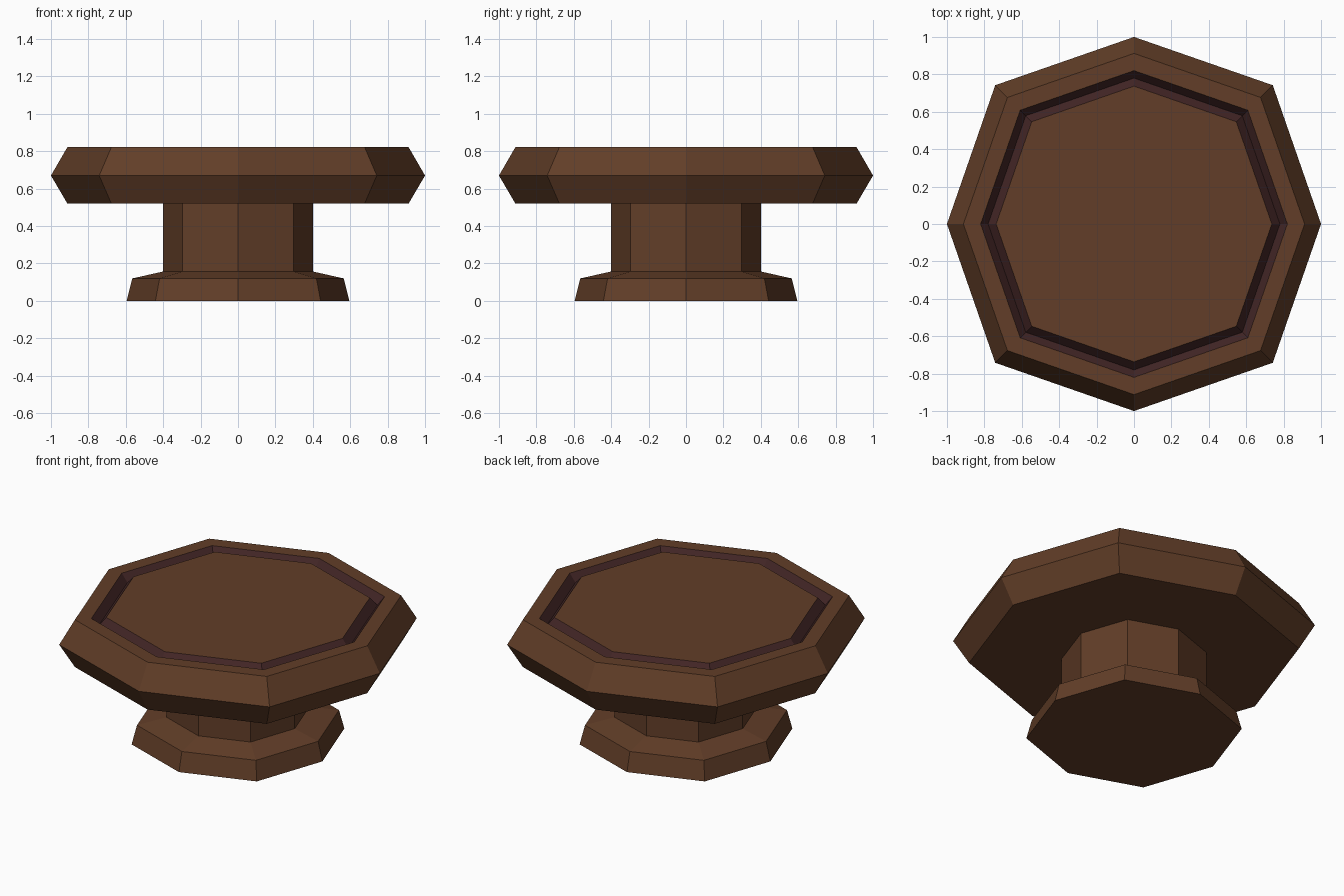
import bpy
import bmesh

if "Cube" in bpy.data.objects:
    bpy.data.objects.remove(bpy.data.objects["Cube"], do_unlink=True)


def make_material(name, color):
    mat = bpy.data.materials.new(name)
    mat.use_nodes = True
    mat.diffuse_color = color
    mat.node_tree.nodes["Principled BSDF"].inputs["Base Color"].default_value = color
    return mat


wood = make_material("brown wood", (0.122, 0.048, 0.021, 1))
groove = make_material("dark purple groove", (0.055, 0.019, 0.019, 1))

# Octagon with corners on the axes and slightly longer diagonals
D = 0.742
OCTAGON = [(1, 0), (D, D), (0, 1), (-D, D), (-1, 0), (-D, -D), (0, -1), (D, -D)]


def octagonal_part(name, profile, cap_start=False, cap_end=False, groove_bands=()):
    """Sweep (radius, height) points, listed from bottom to top, round the octagon."""
    bm = bmesh.new()
    rings = [[bm.verts.new((x * r, y * r, z)) for x, y in OCTAGON] for r, z in profile]
    for band, (low, high) in enumerate(zip(rings, rings[1:])):
        for i in range(8):
            j = (i + 1) % 8
            face = bm.faces.new((low[i], low[j], high[j], high[i]))
            face.material_index = int(band in groove_bands)
    if cap_start:
        bm.faces.new(rings[0][::-1])
    if cap_end:
        bm.faces.new(rings[-1])
    mesh = bpy.data.meshes.new(name)
    bm.to_mesh(mesh)
    bm.free()
    mesh.materials.append(wood)
    if groove_bands:
        mesh.materials.append(groove)
    obj = bpy.data.objects.new(name, mesh)
    bpy.context.collection.objects.link(obj)
    return obj


# Foot with a sloping shoulder
octagonal_part("base", [(0.595, 0), (0.565, 0.12), (0.4, 0.157)], cap_start=True)

# Straight column
octagonal_part("stem", [(0.4, 0.157), (0.4, 0.52)])

# Bevelled top with a V-shaped groove around the flat panel
octagonal_part(
    "tabletop",
    [(0.4, 0.52), (0.912, 0.52), (1, 0.67), (0.912, 0.822),
     (0.82, 0.822), (0.78, 0.772), (0.737, 0.822)],
    cap_end=True, groove_bands=(4, 5))
